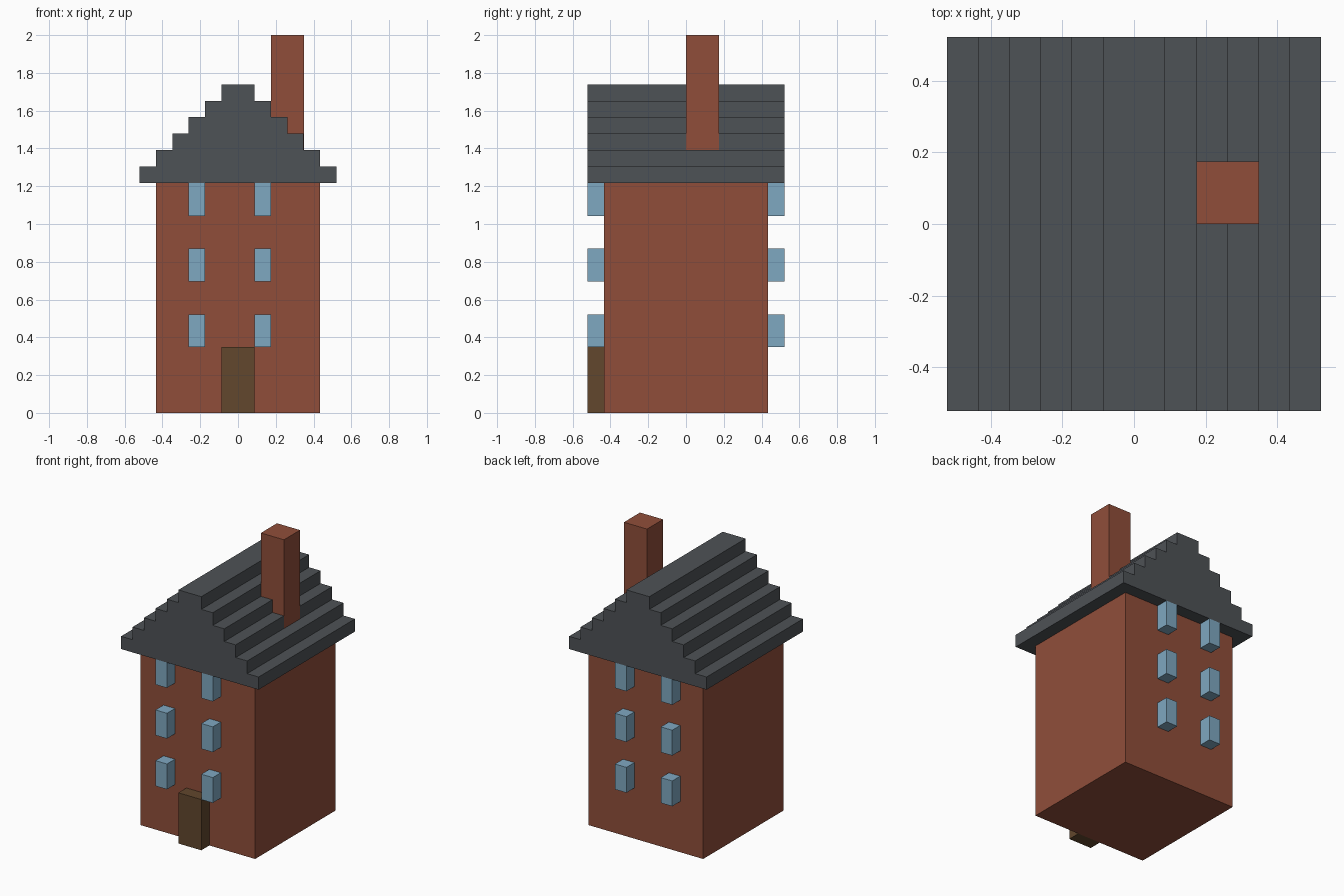
import bpy, bmesh
from mathutils import Vector

if "Cube" in bpy.data.objects:
    bpy.data.objects.remove(bpy.data.objects["Cube"])

U = 2 / 23  # one block; the house is 23 blocks tall


def material(name, rgb):
    m = bpy.data.materials.new(name)
    m.diffuse_color = (*rgb, 1)
    m.use_nodes = True
    m.node_tree.nodes["Principled BSDF"].inputs["Base Color"].default_value = m.diffuse_color
    return m


BRICK = material("brick red", (0.279, 0.076, 0.042))
SLATE = material("slate grey", (0.076, 0.084, 0.093))
GLASS = material("window blue", (0.212, 0.392, 0.533))
WOOD = material("door brown", (0.122, 0.063, 0.026))


def finish(bm, name, mat):
    bmesh.ops.recalc_face_normals(bm, faces=bm.faces)
    mesh = bpy.data.meshes.new(name)
    bm.to_mesh(mesh)
    bm.free()
    mesh.materials.append(mat)
    obj = bpy.data.objects.new(name, mesh)
    bpy.context.collection.objects.link(obj)
    return obj


def box(name, lo, hi, mat):
    """Box between two corners given in blocks."""
    lo, hi = Vector(lo), Vector(hi)
    bm = bmesh.new()
    bmesh.ops.create_cube(bm, size=1)
    for v in bm.verts:
        v.co = ((lo + hi) / 2 + v.co * (hi - lo)) * U
    return finish(bm, name, mat)


# Walls and door
box("walls", (-5, -5, 0), (5, 5, 14), BRICK)
box("door", (-1, -6, 0), (1, -5, 4), WOOD)

# Windows: three floors of two, on the front and the back
for side, y in (("front", -6), ("back", 5)):
    for floor, z in enumerate((4, 8, 12), 1):
        for hand, x in (("left", -3), ("right", 1)):
            box(f"{side}_window_{floor}_{hand}", (x, y, z), (x + 1, y + 1, z + 2), GLASS)

# Stepped roof: stair profile extruded from front to back
right = []
for i in range(6):
    right += [(6 - i, 14 + i), (6 - i, 15 + i)]
profile = right + [(-x, z) for x, z in reversed(right)]
bm = bmesh.new()
face = bm.faces.new([bm.verts.new((x * U, -6 * U, z * U)) for x, z in profile])
ext = bmesh.ops.extrude_face_region(bm, geom=[face])
bmesh.ops.translate(bm, vec=(0, 12 * U, 0),
                    verts=[g for g in ext["geom"] if isinstance(g, bmesh.types.BMVert)])
finish(bm, "stepped_roof", SLATE)

# Chimney, a hair proud of the roof step it is flush with
box("chimney", (2, 0, 16), (4.015, 2, 23), BRICK)
